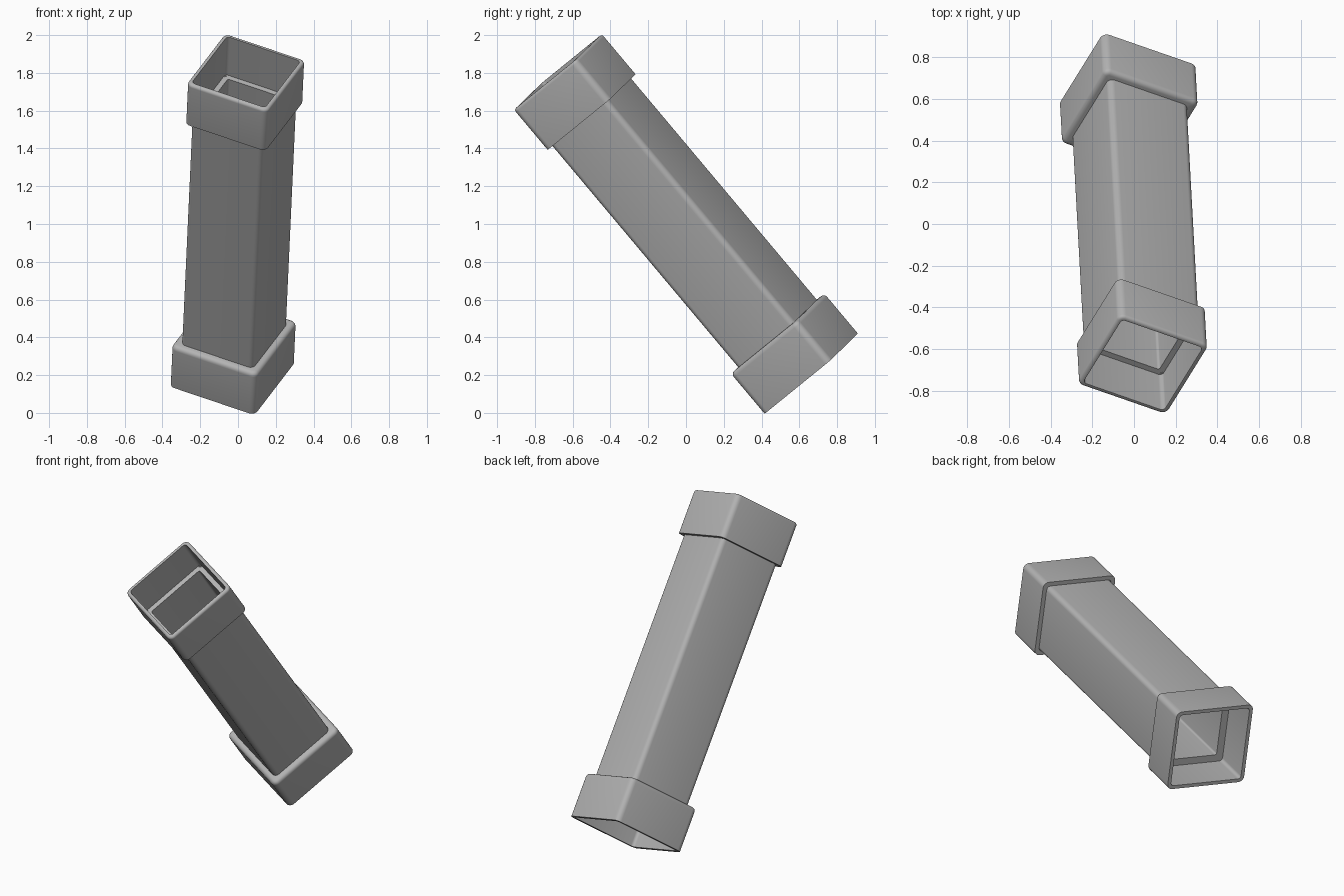
import bpy
import bmesh
from math import cos, sin, pi, radians
from mathutils import Matrix, Vector

cube = bpy.data.objects.get("Cube")
if cube:
    bpy.data.objects.remove(cube, do_unlink=True)

grey = bpy.data.materials.new("plain_grey")
grey.use_nodes = True
colour = (0.45, 0.45, 0.45, 1)
grey.diffuse_color = colour
grey.node_tree.nodes["Principled BSDF"].inputs["Base Color"].default_value = colour

# Tilted frame: the tube's axis, and its two side directions
low, high = Vector((-0.03, 0.663, 0.208)), Vector((0.043, -0.678, 1.805))
axis = (high - low).normalized()
side = Vector((0.9, -0.327, -0.286))
side = (side - axis * side.dot(axis)).normalized()
frame = Matrix((side, axis.cross(side), axis)).transposed().to_4x4()
frame.translation = low
length = (high - low).length


def rounded_square(size, radius, steps=5):
    points = []
    for corner in range(4):
        mid = pi / 4 + corner * pi / 2
        c = (size / 2 - radius) * 2 ** 0.5
        for i in range(steps + 1):
            a = corner * pi / 2 + i * pi / 2 / steps
            points.append((c * cos(mid) + radius * cos(a), c * sin(mid) + radius * sin(a)))
    return points


def loft(name, rings):
    """Join rounded square rings (size, corner radius, height) into a closed hollow wall."""
    bm = bmesh.new()
    loops = [[bm.verts.new((x, y, h)) for x, y in rounded_square(s, r)] for s, r, h in rings]
    for a, b in zip(loops, loops[1:] + loops[:1]):
        n = len(a)
        for i in range(n):
            j = (i + 1) % n
            bm.faces.new((a[i], a[j], b[j], b[i]))
    bmesh.ops.recalc_face_normals(bm, faces=bm.faces)
    mesh = bpy.data.meshes.new(name)
    bm.to_mesh(mesh)
    bm.free()
    mesh.materials.append(grey)
    obj = bpy.data.objects.new(name, mesh)
    obj.matrix_world = frame
    bpy.context.collection.objects.link(obj)
    bpy.ops.object.select_all(action="DESELECT")
    obj.select_set(True)
    bpy.context.view_layer.objects.active = obj
    bpy.ops.object.shade_smooth_by_angle(angle=radians(35))
    return obj


def rounded_edge(size, radius, top, fillet, steps=4):
    """Rings that roll the outer wall over into the top face."""
    rings = []
    for i in range(steps + 1):
        a = i * pi / 2 / steps
        inset = fillet * (1 - cos(a))
        rings.append((size - 2 * inset, radius - inset, top - fillet * (1 - sin(a))))
    return rings


HOLE = 0.375
DEPTH = 0.277
SEAT = 0.262

# Lower collar: open socket with a rounded shoulder
loft("lower_collar", [(0.462, 0.02, 0), (0.505, 0.034, 0)]
     + rounded_edge(0.505, 0.034, DEPTH, 0.024)
     + [(HOLE, 0.012, DEPTH), (HOLE, 0.012, SEAT - 0.015), (0.462, 0.02, SEAT - 0.015)])

# Main tube between the two sockets
loft("tube", [(HOLE, 0.012, SEAT), (0.426, 0.03, SEAT),
              (0.426, 0.03, length - SEAT), (HOLE, 0.012, length - SEAT)])

# Upper collar: open socket with a rounded rim
loft("upper_collar", [(0.424, 0.02, length - DEPTH), (0.477, 0.034, length - DEPTH)]
     + rounded_edge(0.477, 0.034, length, 0.016)
     + [(0.432, 0.02, length), (0.432, 0.02, length - SEAT), (0.424, 0.02, length - SEAT)])
